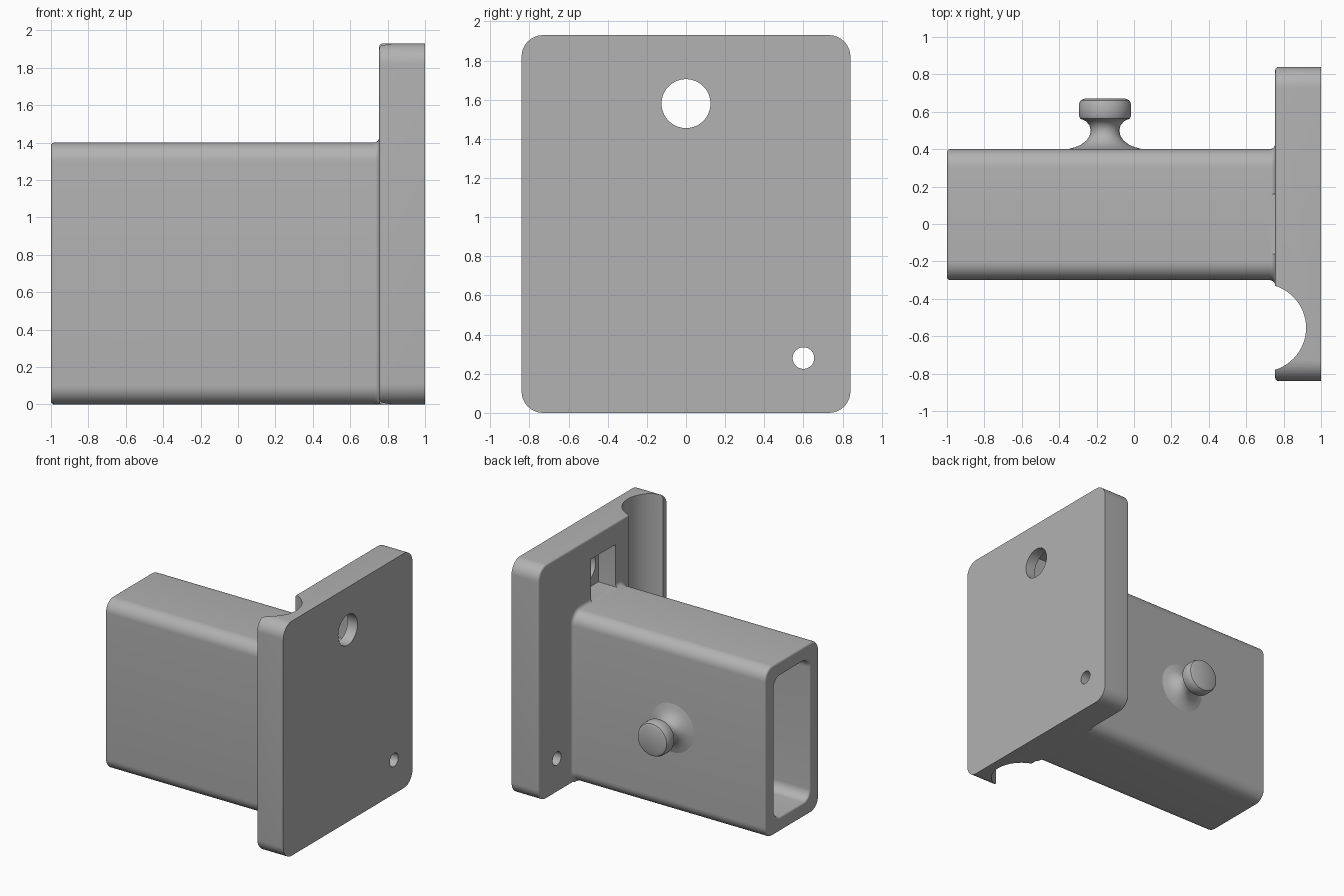
import bpy, bmesh, math
from mathutils import Matrix, Vector

if "Cube" in bpy.data.objects:
    bpy.data.objects.remove(bpy.data.objects["Cube"])

GREY = (0.445, 0.445, 0.445, 1)
grey = bpy.data.materials.new("plain grey")
grey.use_nodes = True
grey.diffuse_color = GREY
grey.node_tree.nodes["Principled BSDF"].inputs["Base Color"].default_value = GREY


def add_object(name, bm):
    bmesh.ops.remove_doubles(bm, verts=bm.verts, dist=1e-5)
    bmesh.ops.recalc_face_normals(bm, faces=bm.faces)
    mesh = bpy.data.meshes.new(name)
    bm.to_mesh(mesh)
    bm.free()
    mesh.materials.append(grey)
    obj = bpy.data.objects.new(name, mesh)
    bpy.context.collection.objects.link(obj)
    return obj


def rounded_loop(y0, y1, z0, z1, r, steps=10):
    """Rounded rectangle in the YZ plane."""
    pts = []
    corners = [(y1 - r, z1 - r), (y0 + r, z1 - r), (y0 + r, z0 + r), (y1 - r, z0 + r)]
    for i, (cy, cz) in enumerate(corners):
        for k in range(steps + 1):
            a = math.pi / 2 * (i + k / steps)
            pts.append((cy + r * math.cos(a), cz + r * math.sin(a)))
    return pts


def loft(name, box, radius, sections):
    """Skin rounded rectangles along X; each section is (x, outward offset)."""
    bm = bmesh.new()
    y0, y1, z0, z1 = box
    rings = []
    for x, o in sections:
        loop = rounded_loop(y0 - o, y1 + o, z0 - o, z1 + o, radius + o)
        rings.append([bm.verts.new((x, y, z)) for y, z in loop])
    for a, b in zip(rings, rings[1:]):
        for i in range(len(a)):
            j = (i + 1) % len(a)
            bm.faces.new((a[i], a[j], b[j], b[i]))
    bm.faces.new(rings[0])
    bm.faces.new(rings[-1])
    return add_object(name, bm)


def arc(cx, co, r, a0, a1, n=6):
    """Section points on an arc, angles in degrees."""
    angles = [math.radians(a0 + (a1 - a0) * k / n) for k in range(n + 1)]
    return [(cx + r * math.cos(a), co + r * math.sin(a)) for a in angles]


def cylinder(name, centre, r, length, axis):
    bm = bmesh.new()
    turn = Matrix.Rotation(math.pi / 2, 4, "Y") if axis == "X" else Matrix()
    bmesh.ops.create_cone(bm, cap_ends=True, segments=64, radius1=r, radius2=r,
                          depth=length, matrix=Matrix.Translation(centre) @ turn)
    return add_object(name, bm)


def cut(obj, cutters):
    bpy.context.view_layer.objects.active = obj
    for c in cutters:
        mod = obj.modifiers.new("cut", "BOOLEAN")
        mod.operation, mod.solver, mod.object = "DIFFERENCE", "EXACT", c
        bpy.ops.object.modifier_apply(modifier=mod.name)


def smooth(obj):
    bpy.ops.object.select_all(action="DESELECT")
    obj.select_set(True)
    bpy.context.view_layer.objects.active = obj
    bpy.ops.object.shade_smooth_by_angle(angle=math.radians(32))


FACE = 0.755      # inner face of the plate
LIP = 0.018       # small edge rounding
FILLET = 0.03

# Mounting plate with a softened inner edge
plate = loft("mounting_plate", (-0.84, 0.84, 0, 1.93), 0.11,
             [(1, 0)] + arc(FACE + LIP, -LIP, LIP, 90, 180))

# Rectangular sleeve: fillet at the plate, rounded rim at the open end
sleeve = loft("sleeve", (-0.3, 0.4, 0, 1.4), 0.1,
              [(FACE + 0.02, FILLET)]
              + arc(FACE - FILLET, FILLET, FILLET, 0, -90)
              + arc(-1 + LIP, -LIP, LIP, 90, 180))
for v in sleeve.data.vertices:
    v.co.z = max(v.co.z, 0)

# Cutters
pocket = loft("pocket_cutter", (-0.18, 0.28, 0.12, 1.28), 0.08,
              [(-1.05, LIP)] + arc(-1 + LIP, LIP, LIP, 180, 270) + [(FACE, 0)])
recess = loft("recess_cutter", (-0.16, 0.16, 1.402, 1.75), 0.002, [(0.6, 0), (0.91, 0)])
groove = cylinder("groove_cutter", Vector((0.685, -0.555, 1)), 0.235, 3, "Z")
large_hole = cylinder("large_hole_cutter", Vector((1, 0, 1.58)), 0.125, 0.4, "X")
small_hole = cylinder("small_hole_cutter", Vector((0.9, 0.6, 0.28)), 0.055, 0.6, "X")

cut(plate, [recess, groove, large_hole, small_hole])
cut(sleeve, [pocket, recess, groove])
for c in (pocket, recess, groove, large_hole, small_hole):
    bpy.data.objects.remove(c)

# Turned knob on the back wall: flared foot, narrow neck, rounded head
profile = [(0, 0.38), (0.2, 0.38), (0.2, 0.4), (0.165, 0.409), (0.13, 0.423),
           (0.1, 0.445), (0.083, 0.47), (0.076, 0.5), (0.083, 0.527),
           (0.1, 0.548), (0.12, 0.558), (0.133, 0.564), (0.14, 0.58), (0.14, 0.64),
           (0.131, 0.661), (0.11, 0.67), (0, 0.67)]
bm = bmesh.new()
verts = [bm.verts.new((r, y, 0)) for r, y in profile]
edges = [bm.edges.new(pair) for pair in zip(verts, verts[1:])]
bmesh.ops.spin(bm, geom=verts + edges, cent=(0, 0, 0), axis=(0, 1, 0),
               angle=math.tau, steps=48, use_merge=True)
knob = add_object("knob", bm)
knob.location = (-0.155, 0, 0.7)

for part in (plate, sleeve, knob):
    smooth(part)
